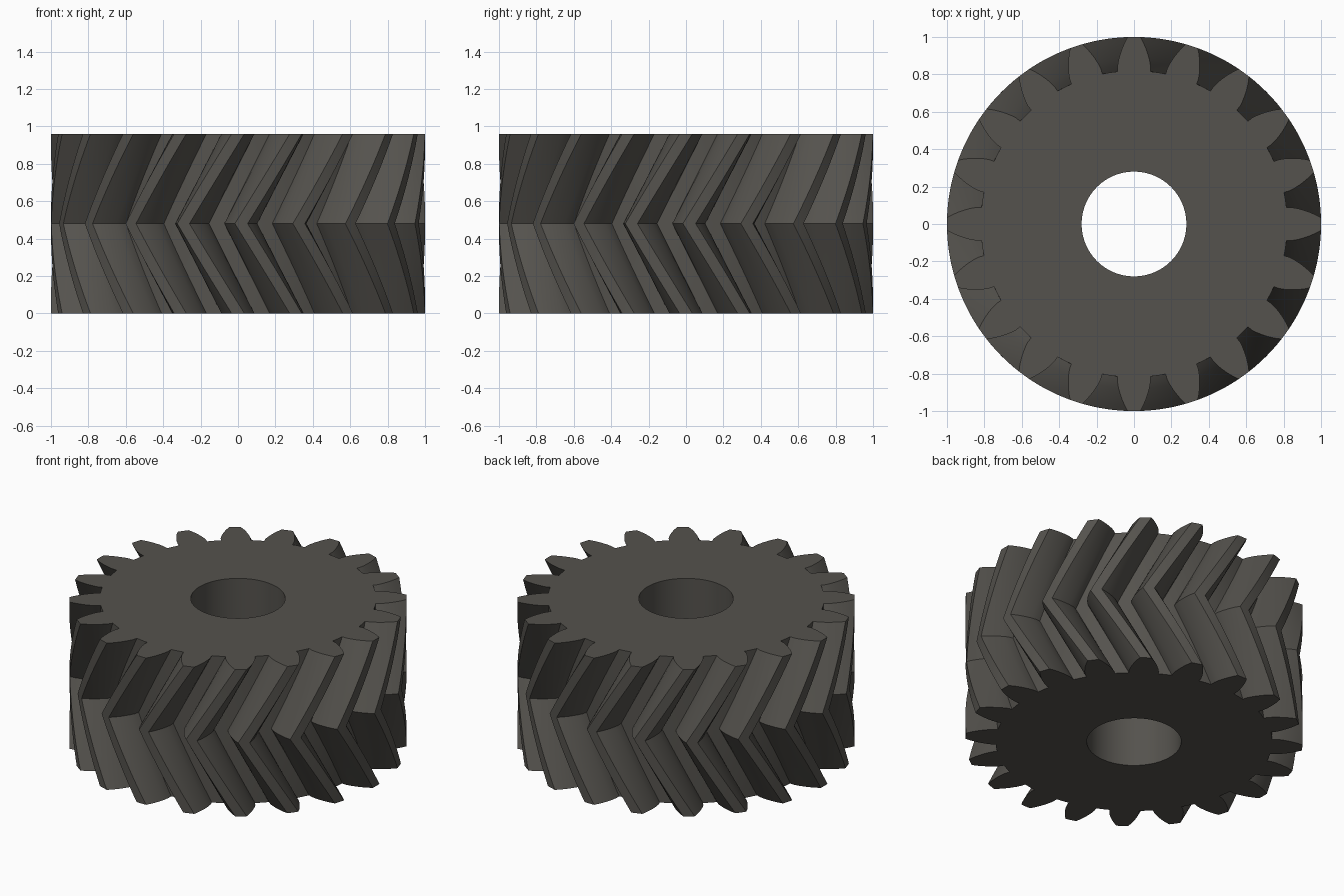
import bpy, bmesh
from math import radians, sin, cos

if "Cube" in bpy.data.objects:
    bpy.data.objects.remove(bpy.data.objects["Cube"])

TEETH, HEIGHT, TWIST, BORE = 20, 0.96, 17.0, 0.28
STEPS = 12                       # slices per helical half

# One tooth flank: (radius, half angle in degrees), root to tip
flank = [(0.82, 6.1), (0.85, 5.95), (0.88, 5.4), (0.91, 4.7),
         (0.94, 3.9), (0.97, 3.0), (1.0, 1.95)]
tooth = ([(r, -a) for r, a in flank] + [(1.0, 0.0)]
         + [(r, a) for r, a in reversed(flank)] + [(0.82, 9.0)])
outline = [(r, a + i * 360 / TEETH) for i in range(TEETH) for r, a in tooth]
n = len(outline)

bm = bmesh.new()


def ring(points, z, turn=0.0):
    return [bm.verts.new((r * cos(radians(a + turn)), r * sin(radians(a + turn)), z))
            for r, a in points]


def bridge(a, b, smooth):
    for i in range(n):
        j = (i + 1) % n
        bm.faces.new((a[i], a[j], b[j], b[i])).smooth = smooth


# Herringbone tooth surface: twist one way to mid-height, then back
rings = []
for k in range(2 * STEPS + 1):
    t = k / (2 * STEPS)
    rings.append(ring(outline, HEIGHT * t, -TWIST * (1 - abs(2 * t - 1))))
for lower, upper in zip(rings, rings[1:]):
    bridge(lower, upper, True)

# Bore wall and the two flat end faces
bore = [(BORE, a) for r, a in outline]
bore_low, bore_high = ring(bore, 0), ring(bore, HEIGHT)
bridge(bore_high, bore_low, True)
bridge(rings[-1], bore_high, False)
bridge(bore_low, rings[0], False)
bmesh.ops.recalc_face_normals(bm, faces=bm.faces[:])

mesh = bpy.data.meshes.new("herringbone_gear")
bm.to_mesh(mesh)
bm.free()
gear = bpy.data.objects.new("herringbone_gear", mesh)
bpy.context.collection.objects.link(gear)

# Dark grey metal
mat = bpy.data.materials.new("dark_grey")
mat.diffuse_color = (0.09, 0.085, 0.075, 1)
mat.use_nodes = True
mat.node_tree.nodes["Principled BSDF"].inputs["Base Color"].default_value = mat.diffuse_color
mesh.materials.append(mat)

bpy.context.view_layer.objects.active = gear
gear.select_set(True)
bpy.ops.object.shade_smooth_by_angle(angle=radians(25))
